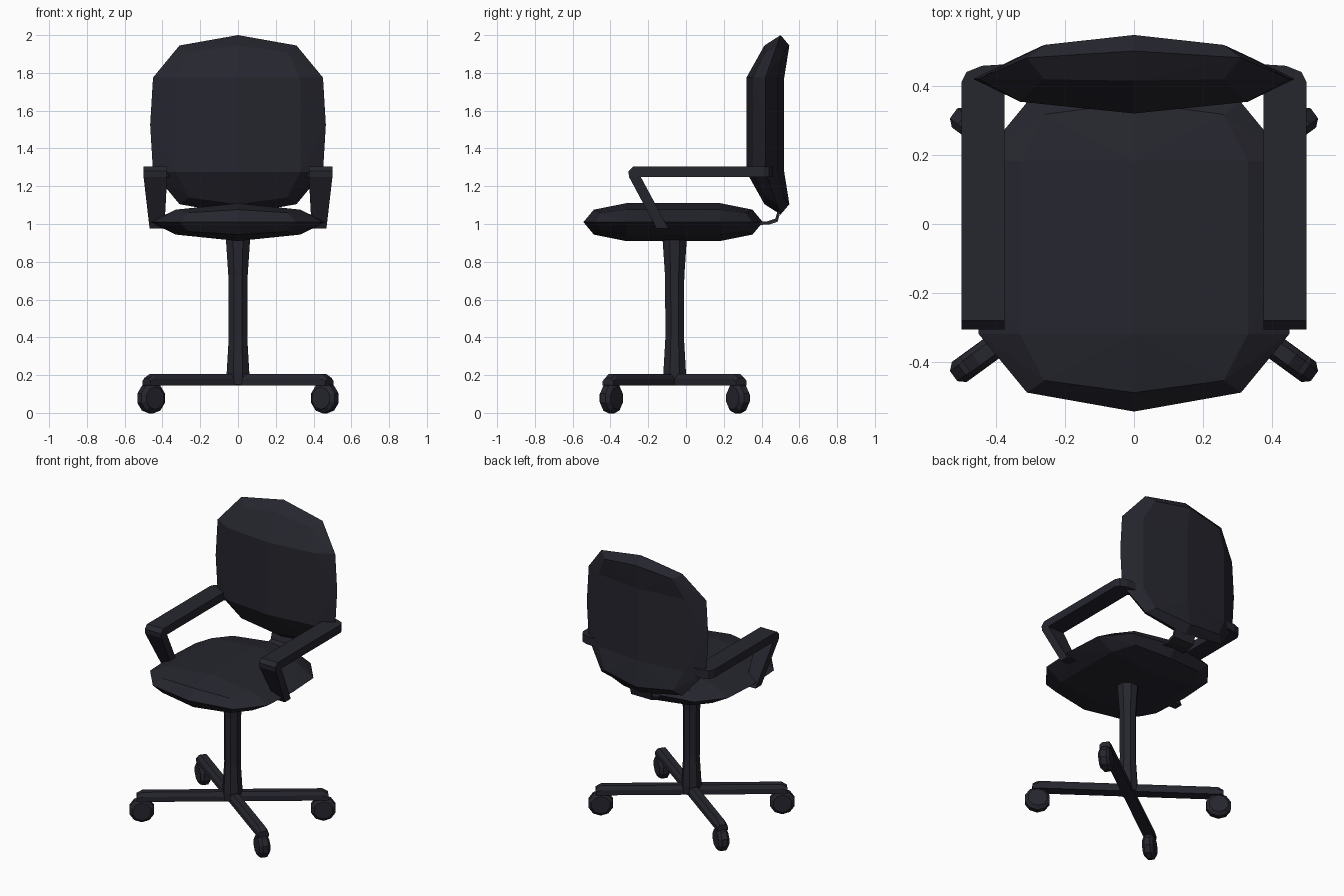
import bpy, bmesh, math
from mathutils import Vector, Matrix

if "Cube" in bpy.data.objects:
    bpy.data.objects.remove(bpy.data.objects["Cube"])

mat = bpy.data.materials.new("dark charcoal")
mat.diffuse_color = (0.019, 0.019, 0.028, 1)
mat.use_nodes = True
mat.node_tree.nodes["Principled BSDF"].inputs["Base Color"].default_value = mat.diffuse_color


def finish(bm, name):
    bmesh.ops.recalc_face_normals(bm, faces=bm.faces)
    me = bpy.data.meshes.new(name)
    bm.to_mesh(me)
    bm.free()
    ob = bpy.data.objects.new(name, me)
    me.materials.append(mat)
    bpy.context.collection.objects.link(ob)
    return ob


def hull(points, name, place=lambda p: p):
    """Convex solid through the points, then each vertex moved by place()."""
    bm = bmesh.new()
    for p in points:
        bm.verts.new(p)
    r = bmesh.ops.convex_hull(bm, input=bm.verts)
    junk = [g for g in set(r["geom_interior"] + r["geom_unused"]) if isinstance(g, bmesh.types.BMVert)]
    bmesh.ops.delete(bm, geom=junk, context='VERTS')
    bmesh.ops.dissolve_limit(bm, angle_limit=0.01, verts=bm.verts, edges=bm.edges)
    for v in bm.verts:
        v.co = place(v.co.copy())
    return finish(bm, name)


def loft(rings, name):
    """Skin closed rings of equal size and cap both ends."""
    bm = bmesh.new()
    rows = [[bm.verts.new(p) for p in ring] for ring in rings]
    n = len(rows[0])
    for a, b in zip(rows, rows[1:]):
        for i in range(n):
            j = (i + 1) % n
            bm.faces.new((a[i], a[j], b[j], b[i]))
    bm.faces.new(rows[0])
    bm.faces.new(rows[-1])
    return finish(bm, name)


def circle(r, n, h, phase=0.5):
    return [Vector((r * math.cos(2 * math.pi * (i + phase) / n),
                    r * math.sin(2 * math.pi * (i + phase) / n), h)) for i in range(n)]


# Pad shape shared by seat and backrest: thin rim, domed on both sides
quarter = [(0, .475, 0), (.31, .42, 0), (.45, .25, 0), (.465, 0, 0),
           (0, .25, .10), (.33, .25, .066), (0, .42, .066), (.26, .385, .05)]
pad = {(x * sx, y * sy, z * sz) for x, y, z in quarter
       for sx in (1, -1) for sy in (1, -1) for sz in (1, -1)}

hull(pad, "seat", lambda p: Vector((p.x, p.y - .068, p.z + 1.01)))


# Backrest stands upright with its top and bottom ends curled backwards
def upright(p):
    bend = max(0, abs(p.y) - .25) * .36
    return Vector((p.x, .42 + bend - p.z, 1.525 + p.y))


hull(pad, "backrest", upright)

# Thin bracket joining seat to backrest
path = [(.28, 1.0), (.44, 1.005), (.485, 1.02), (.505, 1.09)]
loft([[(-.08, y, z - .008), (.08, y, z - .008), (.08, y - .012, z + .008), (-.08, y - .012, z + .008)]
      for y, z in path], "back_bracket")

# Central post
C = Vector((0, -.06, 0))
loft([[p + C for p in circle(r, 8, z)]
      for z, r in ((.15, .062), (.21, .065), (.40, .053), (.72, .055), (.93, .07))], "post")

# Four base legs with casters rolling along each leg
for k, (sx, sy) in enumerate(((1, 1), (-1, 1), (-1, -1), (1, -1))):
    M = Matrix.Translation(C) @ Matrix.Rotation(math.atan2(.335 * sy, .46 * sx), 4, 'Z')
    section = [(-.035, .145), (.035, .145), (.035, .18), (.02, .205), (-.02, .205), (-.035, .18)]
    rings = [[M @ Vector((d, y, .145 + (z - .145) * s)) for y, z in section]
             for d, s in ((0, 1), (.565, 1), (.60, .65))]
    loft(rings, f"base_leg_{k + 1}")
    W = M @ Matrix.Translation((.569, 0, .078)) @ Matrix.Rotation(math.pi / 2, 4, 'X')
    loft([[W @ p for p in circle(r, 10, h)]
          for h, r in ((-.036, .06), (-.018, .081), (.018, .081), (.036, .06))], f"caster_{k + 1}")

# Armrests: flat bar hooking in behind the backrest edge, plus a slanted support
bar = [(.375, -.28), (.5, -.28), (.5, .41), (.485, .44), (.44, .458),
       (.33, .465), (.33, .42), (.375, .38)]
for s, side in ((1, "right"), (-1, "left")):
    loft([[(s * x, y, z) for x, y in bar] for z in (1.25, 1.305)], f"armrest_{side}")
    top = [(s * x, y, z) for x in (.375, .5)
           for y, z in ((-.24, 1.25), (-.24, 1.305), (-.28, 1.305), (-.305, 1.28), (-.302, 1.25))]
    foot = [(s * x, y, .975) for x in (.39, .468) for y in (-.155, -.092)]
    knee = [p for p in top if p[2] < 1.26]
    hull(top, f"armrest_knee_{side}")
    hull(knee + foot, f"armrest_support_{side}")
